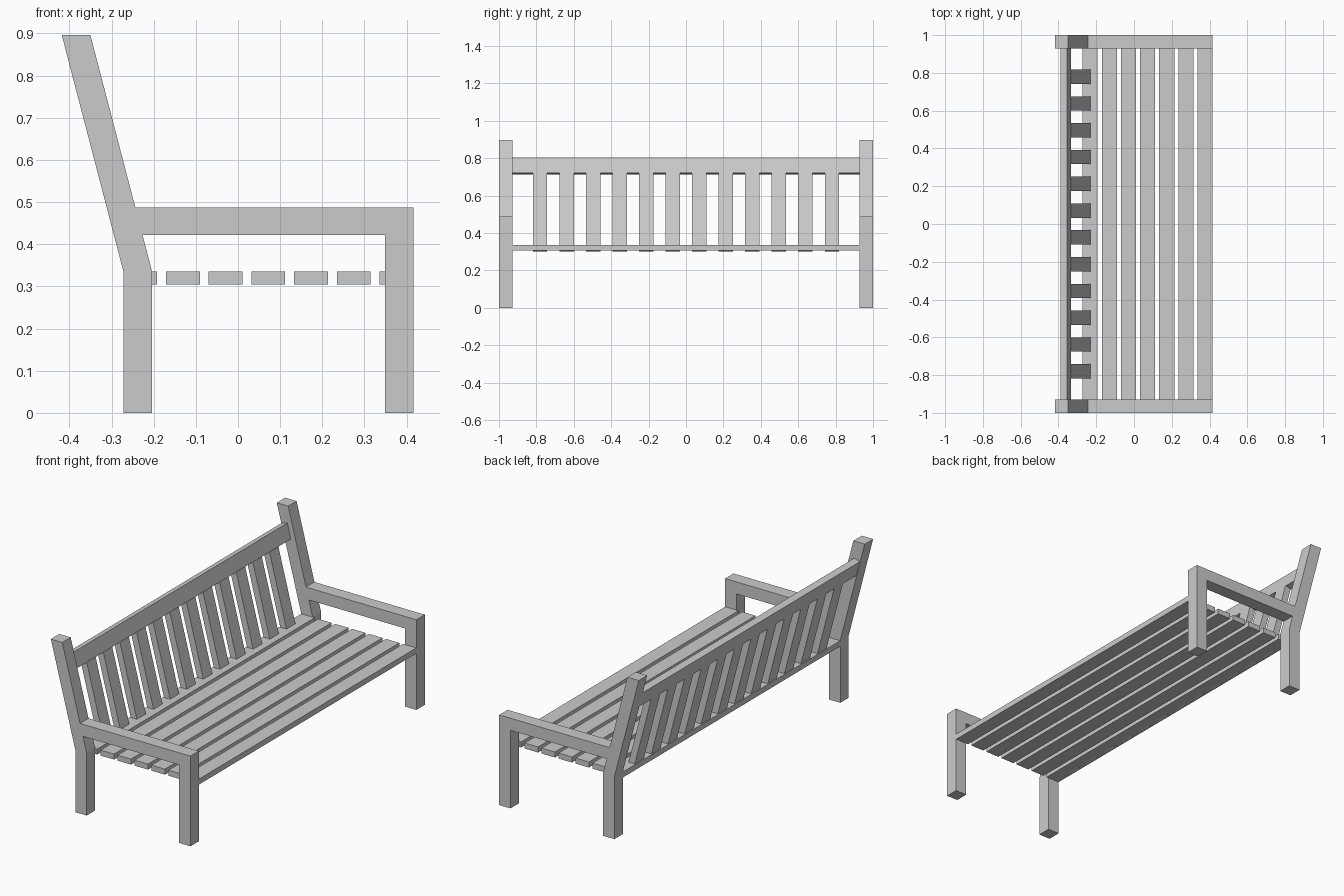
import bpy, bmesh

if "Cube" in bpy.data.objects:
    bpy.data.objects.remove(bpy.data.objects["Cube"])

# Main sizes
INNER, OUTER = 0.928, 1.0            # leg extent in y on each end
BEND_Z, TOP_Z = 0.336, 0.896         # where the back starts to lean, and its top
SLOPE = 0.146 / (TOP_Z - BEND_Z)     # backward lean per unit of height
NORM = (1 + SLOPE ** 2) ** 0.5


def prism(name, profile, y0, y1):
    """Extrude an (x, z) outline from y0 to y1."""
    bm = bmesh.new()
    face = bm.faces.new([bm.verts.new((x, y0, z)) for x, z in profile])
    geom = bmesh.ops.extrude_face_region(bm, geom=[face])["geom"]
    moved = [v for v in geom if isinstance(v, bmesh.types.BMVert)]
    bmesh.ops.translate(bm, verts=moved, vec=(0, y1 - y0, 0))
    bmesh.ops.recalc_face_normals(bm, faces=bm.faces[:])
    mesh = bpy.data.meshes.new(name)
    bm.to_mesh(mesh)
    bm.free()
    obj = bpy.data.objects.new(name, mesh)
    bpy.context.collection.objects.link(obj)
    return obj


def rect(x0, x1, z0, z1):
    return [(x0, z0), (x1, z0), (x1, z1), (x0, z1)]


def lean_x(x, z):
    """Shift x backward along the lean of the back."""
    return x - SLOPE * (z - BEND_Z)


def leaning_rect(x_front, z0, z1, depth):
    """Rectangle tilted with the back; z0 and z1 are heights of its front corners."""
    dx, dz = depth / NORM, depth * SLOPE / NORM
    a, b = lean_x(x_front, z0), lean_x(x_front, z1)
    return [(a, z0), (b, z1), (b - dx, z1 - dz), (a - dx, z0 - dz)]


# End frames: bent back leg, front leg and armrest
back_leg = [(-0.272, 0), (-0.204, 0), (-0.204, BEND_Z), (-0.350, TOP_Z),
            (-0.418, TOP_Z), (-0.272, BEND_Z)]
ARM_LOW, ARM_TOP = 0.422, 0.487
arm = [(lean_x(-0.204, ARM_LOW), ARM_LOW), (0.349, ARM_LOW),
       (0.349, ARM_TOP), (lean_x(-0.204, ARM_TOP), ARM_TOP)]
for side, y0, y1 in (("left", -OUTER, -INNER), ("right", INNER, OUTER)):
    prism(f"back_leg_{side}", back_leg, y0, y1)
    prism(f"front_leg_{side}", rect(0.349, 0.416, 0, ARM_TOP), y0, y1)
    prism(f"armrest_{side}", arm, y0, y1)

# Seat slats
for i in range(7):
    x = -0.272 + i * 0.1013
    prism(f"seat_slat_{i + 1}", rect(x, x + 0.08, 0.305, 0.335), -INNER, INNER)

# Top rail of the back
prism("back_rail", leaning_rect(-0.233, 0.722, 0.803, 0.036), -INNER, INNER)

# Upright slats of the back
for i in range(12):
    y = (i - 5.5) * 0.1418
    prism(f"back_slat_{i + 1}", leaning_rect(-0.23, 0.311, 0.724, 0.036),
          y - 0.038, y + 0.038)
